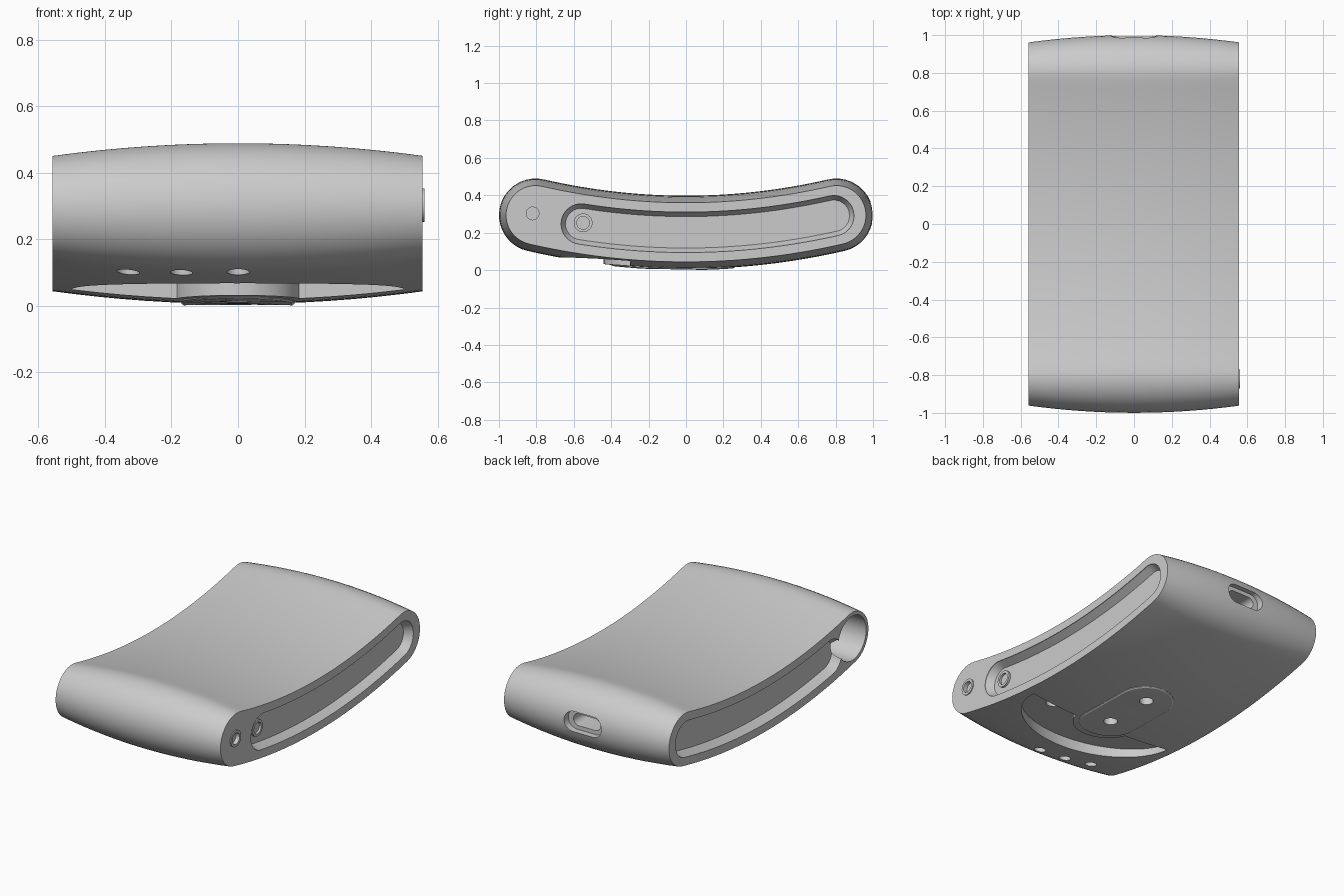
import bpy, bmesh, math
from math import sin, cos, pi

if "Cube" in bpy.data.objects:
    bpy.data.objects.remove(bpy.data.objects["Cube"])

R = 0.196                                # half thickness at mid width

def mid(y):
    return 0.202 + 0.142 * y * y         # curved centre line of the case

def curved_capsule(y0, y1, r, n=32, m=20):
    """Outline in (y, z): a capsule bent along the centre line."""
    pts = []
    def side(s, a, b):
        for i in range(n + 1):
            y = a + (b - a) * i / n
            t = math.atan(0.284 * y)
            pts.append((y - s * r * sin(t), mid(y) + s * r * cos(t)))
    def cap(y, start):
        t = math.atan(0.284 * y) + start
        for i in range(1, m):
            a = t + pi * i / m
            pts.append((y + r * cos(a), mid(y) + r * sin(a)))
    side(-1, y0, y1)
    cap(y1, -pi / 2)
    side(1, y1, y0)
    cap(y0, pi / 2)
    return pts

def loft(name, loops):
    bm = bmesh.new()
    rows = [[bm.verts.new(p) for p in loop] for loop in loops]
    k = len(rows[0])
    for a, b in zip(rows, rows[1:]):
        for i in range(k):
            j = (i + 1) % k
            bm.faces.new((a[i], a[j], b[j], b[i]))
    bm.faces.new(rows[0][::-1])
    bm.faces.new(rows[-1])
    bmesh.ops.recalc_face_normals(bm, faces=bm.faces[:])
    me = bpy.data.meshes.new(name)
    bm.to_mesh(me)
    bm.free()
    ob = bpy.data.objects.new(name, me)
    bpy.context.collection.objects.link(ob)
    return ob

def pill_outline(half, r, n=16):
    """Stadium outline, long along the first axis."""
    return [(s * half + r * cos(a), r * sin(a))
            for s, start in ((1, -pi / 2), (-1, pi / 2))
            for a in (start + pi * i / n for i in range(n + 1))]

def disc(r, n=32):
    return [(r * cos(2 * pi * i / n), r * sin(2 * pi * i / n)) for i in range(n)]

def x_rod(name, x0, x1, y, z, r):
    return loft(name, [[(x, y + a, z + b) for a, b in disc(r)] for x in (x0, x1)])

def z_rod(name, x, y, r, z0, z1):
    return loft(name, [[(x + a, y + b, z) for a, b in disc(r, 24)] for z in (z0, z1)])

def cut(ob, cutters):
    bpy.context.view_layer.objects.active = ob
    for c in cutters:
        m = ob.modifiers.new("cut", 'BOOLEAN')
        m.operation, m.solver, m.object = 'DIFFERENCE', 'EXACT', c
        bpy.ops.object.modifier_apply(modifier=m.name)

def remove(obs):
    for o in obs:
        bpy.data.objects.remove(o)

# Case: curved capsule that swells towards the middle of its width
loops = []
for i in range(17):
    x = -0.558 + 1.113 * i / 16
    r = R - 0.038 * (x / 0.556) ** 2
    loops.append([(x, y, z) for y, z in curved_capsule(-0.804, 0.804, r)])
case = loft("case", loops)

cutters = []
# Strap recesses with sloping walls on both sides; the left one meets the bay
for s, y0 in ((1, -0.56), (-1, -0.6)):
    outer, inner = curved_capsule(y0, 0.79, 0.108), curved_capsule(y0, 0.79, 0.084)
    cutters.append(loft("side_recess_cutter", [[(s * x, y, z) for y, z in o]
                   for x, o in ((0.65, outer), (0.548, outer), (0.505, inner))]))
# Round battery bay on the left
cutters.append(x_rod("bay_cutter", -0.7, 0.4, -0.805, mid(0.805), 0.135))
# Connector port at the back, in two steps
for half, r, y0 in ((0.066, 0.06, 0.955), (0.055, 0.036, 0.82)):
    cutters.append(loft("port_cutter", [[(a, y, 0.305 + b) for a, b in pill_outline(half, r)]
                                        for y in (y0, 1.1)]))
# Crescent hollow underneath, running round the contact plate
cres = [(0.5 * cos(pi + pi * i / 40), -0.3 + 0.38 * sin(pi + pi * i / 40)) for i in range(41)]
for i in range(17):
    a = math.radians(-15 - 150 * i / 16)
    cres.append((0.19 * cos(a), -0.25 + 0.19 * sin(a)))
cutters.append(loft("crescent_cutter", [[(x, y, -0.1) for x, y in cres],
                    [(x, y, 0.135 - 0.12 * (y + 0.68)) for x, y in cres]]))
# Small holes at the front and in the crescent
for x, y, r, top in ((-0.33, -0.78, 0.034, 0.2), (-0.17, -0.82, 0.034, 0.22),
                     (0, -0.84, 0.034, 0.22), (0.29, -0.38, 0.04, 0.2)):
    cutters.append(z_rod("hole_cutter", x, y, r, -0.1, top))
contact_cutters = [z_rod("contact_cutter", 0, y, 0.04, -0.1, 0.11) for y in (-0.21, 0.11)]
cut(case, cutters + contact_cutters)

# Contact plate following the underside
plate_loops = []
for inset, dz in ((0, 0.06), (0, -0.001), (0.008, -0.006)):
    plate_loops.append([(-b, a - 0.07, mid(a - 0.07) - R + dz)
                        for a, b in pill_outline(0.16, 0.17 - inset)])
plate = loft("contact_plate", plate_loops)
cut(plate, contact_cutters)
remove(cutters + contact_cutters)

# Screws on the right side
for name, x0, x1, y, z in (("outer_screw", 0.5, 0.561, -0.82, 0.303),
                           ("recess_screw", 0.44, 0.518, -0.55, 0.253)):
    screw = x_rod(name, x0, x1, y, z, 0.05)
    socket = x_rod("socket_cutter", x1 - 0.025, x1 + 0.1, y, z, 0.034)
    cut(screw, [socket])
    remove([socket])
    # open the case behind the outer socket
    if name == "outer_screw":
        seat = x_rod("seat_cutter", x1 - 0.025, x1 + 0.1, y, z, 0.049)
        cut(case, [seat])
        remove([seat])

# Smooth shading with crisp edges
bpy.ops.object.select_all(action='DESELECT')
for o in bpy.context.scene.objects:
    o.select_set(True)
    bpy.context.view_layer.objects.active = o
bpy.ops.object.shade_smooth_by_angle(angle=math.radians(25))
